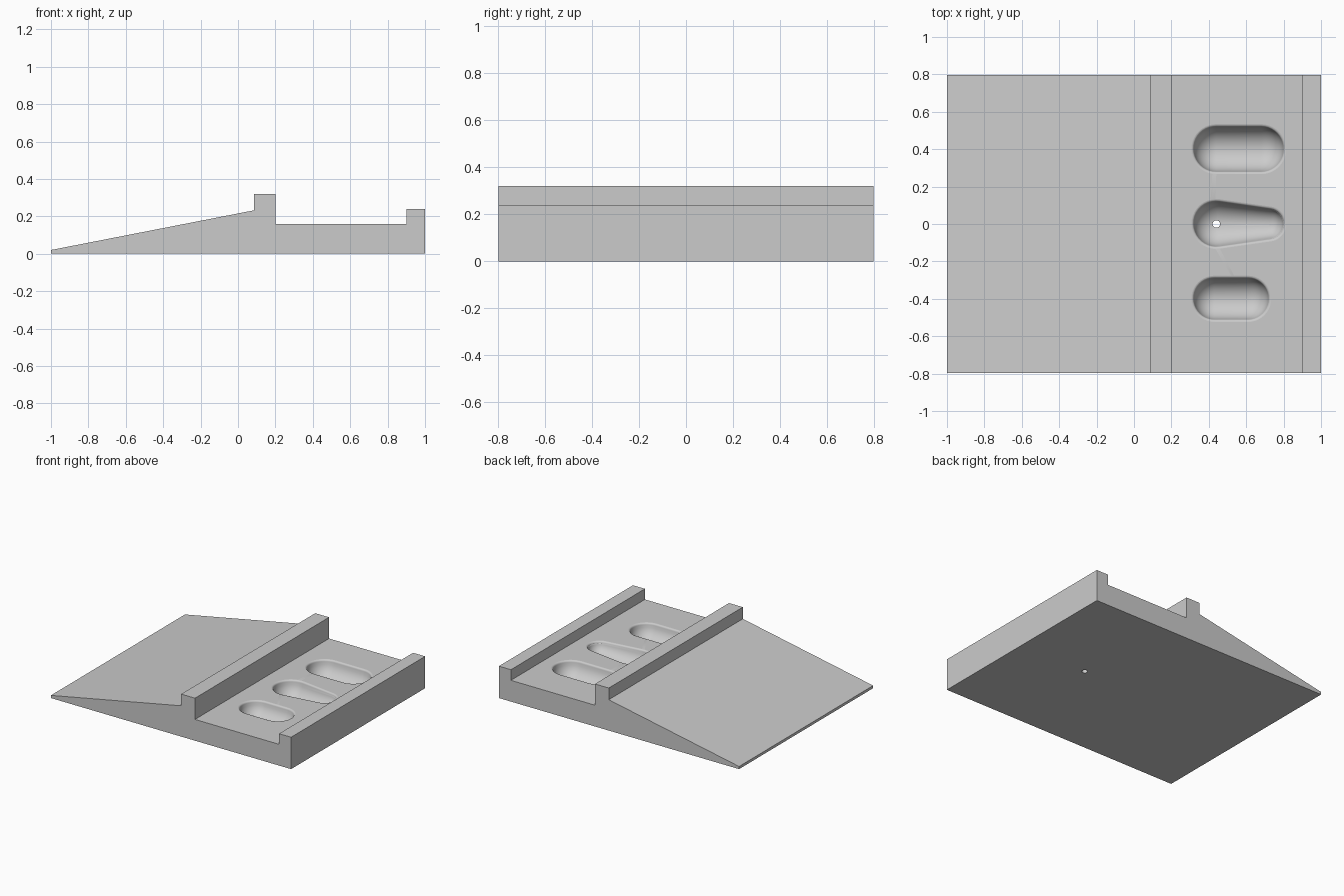
import bpy, bmesh
from math import sin, cos, acos, pi

if "Cube" in bpy.data.objects:
    bpy.data.objects.remove(bpy.data.objects["Cube"])

HALF_WIDTH = 0.797
DECK = 0.16
FILLET = 0.014

grey = bpy.data.materials.new("plain grey")
grey.use_nodes = True
grey.diffuse_color = (0.6, 0.6, 0.6, 1)
grey.node_tree.nodes["Principled BSDF"].inputs["Base Color"].default_value = (0.6, 0.6, 0.6, 1)


def make_object(name, bm):
    bmesh.ops.recalc_face_normals(bm, faces=bm.faces)
    mesh = bpy.data.meshes.new(name)
    bm.to_mesh(mesh)
    bm.free()
    mesh.materials.append(grey)
    obj = bpy.data.objects.new(name, mesh)
    bpy.context.collection.objects.link(obj)
    return obj


def loft(name, rings):
    """Skin a stack of equal-length rings and cap both ends."""
    bm = bmesh.new()
    loops = [[bm.verts.new(p) for p in ring] for ring in rings]
    for a, b in zip(loops, loops[1:]):
        n = len(a)
        for i in range(n):
            j = (i + 1) % n
            bm.faces.new((a[i], a[j], b[j], b[i]))
    bm.faces.new(loops[0])
    bm.faces.new(loops[-1])
    return make_object(name, bm)


def outline(x1, r1, x2, r2, y, theta, z1, z2, steps=20):
    """Two arcs joined by tangent lines."""
    ring = []
    for x, r, z, start, end in ((x2, r2, z2, -theta, theta),
                                (x1, r1, z1, theta, 2 * pi - theta)):
        for i in range(steps + 1):
            t = start + (end - start) * i / steps
            ring.append((x + r * cos(t), y + r * sin(t), z))
    return ring


def pocket(name, x1, r1, x2, r2, y):
    theta = acos((r1 - r2) / (x2 - x1))
    rings = []
    # straight part above the deck, then the rounded lip
    for grow, z in [(FILLET, DECK + 0.1)] + [
            (FILLET * (1 - sin(a)), DECK - FILLET * (1 - cos(a)))
            for a in (pi / 2 * k / 5 for k in range(5))]:
        rings.append(outline(x1, r1 + grow, x2, r2 + grow, y, theta, z, z))
    # flip the lip so it is tangent to the deck
    for k in range(1, 6):
        a = pi / 2 * k / 5
        grow, z = FILLET * (1 - sin(a)), DECK - FILLET * (1 - cos(a))
        rings[k] = outline(x1, r1 + grow, x2, r2 + grow, y, theta, z, z)
    rings.insert(1, outline(x1, r1 + FILLET, x2, r2 + FILLET, y, theta, DECK, DECK))
    # ball-ended bowl
    for k in range(2, 17):
        a = pi / 2 * k / 16.2
        rings.append(outline(x1, r1 * cos(a), x2, r2 * cos(a), y, theta,
                             DECK - r1 * sin(a), DECK - r2 * sin(a)))
    return loft(name, rings)


# ramp, stop ridge, deck and end lip as one extruded profile
profile = [(-1, 0), (1, 0), (1, 0.24), (0.9, 0.24), (0.9, DECK), (0.2, DECK),
           (0.2, 0.32), (0.085, 0.32), (0.085, 0.232), (-1, 0.02)]
base = loft("ramp_base", [[(x, y, z) for x, z in profile]
                          for y in (-HALF_WIDTH, HALF_WIDTH)])

# pockets and drain hole
cutters = [pocket("back_pocket_cutter", 0.44, 0.12, 0.68, 0.12, 0.4),
           pocket("middle_pocket_cutter", 0.44, 0.12, 0.72, 0.08, 0),
           pocket("front_pocket_cutter", 0.43, 0.11, 0.61, 0.11, -0.4)]
bm = bmesh.new()
bmesh.ops.create_cone(bm, cap_ends=True, segments=24, radius1=0.02, radius2=0.02, depth=0.3)
hole = make_object("drain_hole_cutter", bm)
hole.location.x = 0.44
cutters.append(hole)

bpy.context.view_layer.objects.active = base
for cutter in cutters:
    cut = base.modifiers.new("cut", 'BOOLEAN')
    cut.operation = 'DIFFERENCE'
    cut.solver = 'EXACT'
    cut.object = cutter
    bpy.context.view_layer.update()
    bpy.ops.object.modifier_apply(modifier=cut.name)
for cutter in cutters:
    bpy.data.objects.remove(cutter)

# smooth bowls, flat large faces
bpy.ops.object.select_all(action='DESELECT')
base.select_set(True)
bpy.ops.object.shade_smooth_by_angle(angle=0.6)
for face in base.data.polygons:
    if face.area > 0.02:
        face.use_smooth = False
